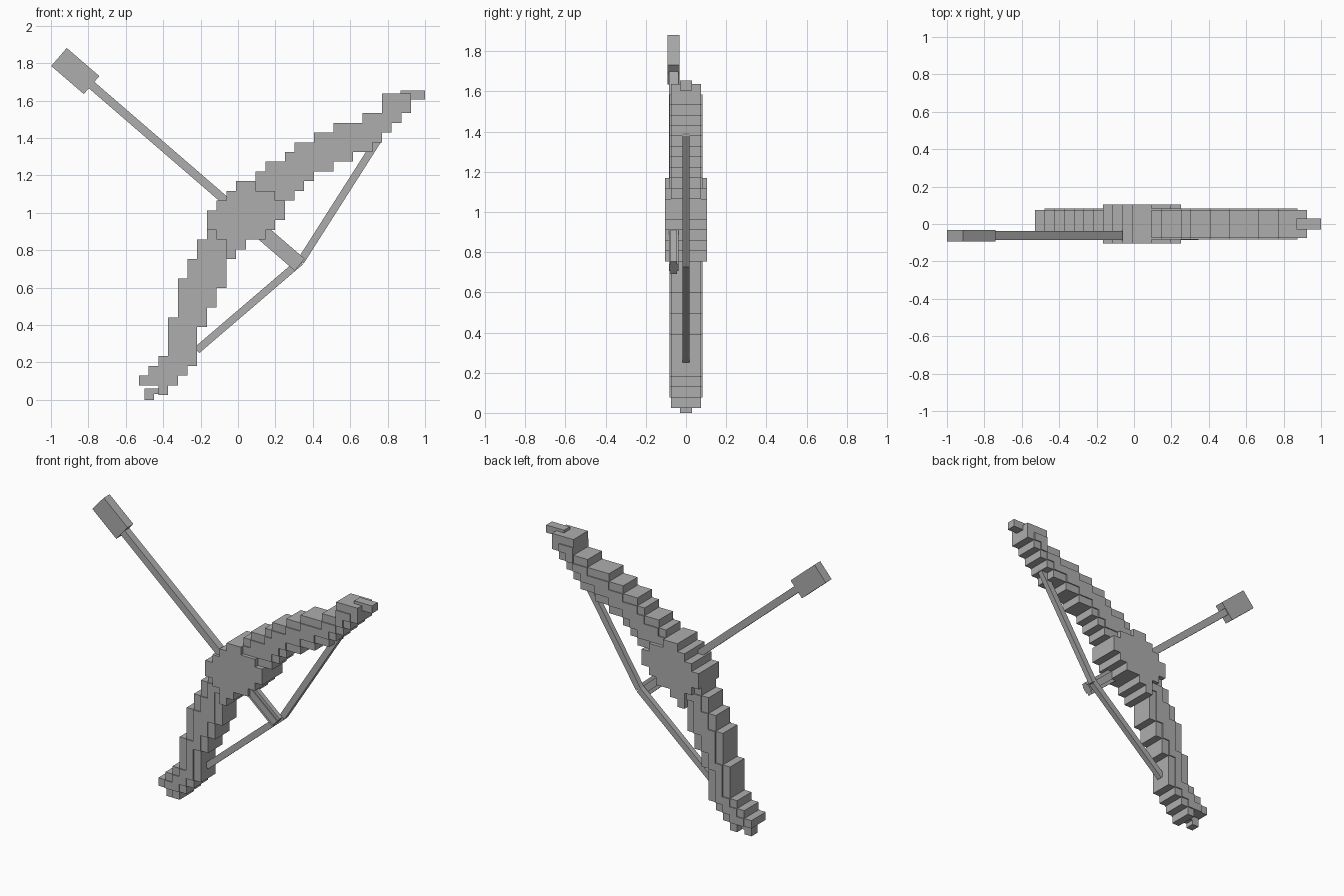
import bpy, bmesh, math
from mathutils import Matrix, Vector

if "Cube" in bpy.data.objects:
    bpy.data.objects.remove(bpy.data.objects["Cube"], do_unlink=True)

grey = bpy.data.materials.new("plain grey")
grey.use_nodes = True
COLOR = (0.42, 0.42, 0.42, 1)
grey.diffuse_color = COLOR
grey.node_tree.nodes["Principled BSDF"].inputs["Base Color"].default_value = COLOR

STEP = 0.052           # size of one block
X0, Z0 = -0.53, 0.025  # corner of the block grid


def finish(name, bm):
    mesh = bpy.data.meshes.new(name)
    bm.to_mesh(mesh)
    bm.free()
    mesh.materials.append(grey)
    obj = bpy.data.objects.new(name, mesh)
    bpy.context.collection.objects.link(obj)
    return obj


def add_box(bm, low, high):
    low, high = Vector(low), Vector(high)
    size = Matrix.Diagonal((*(high - low), 1))
    bmesh.ops.create_cube(bm, size=1, matrix=Matrix.Translation((low + high) / 2) @ size)


def grid_box(bm, i0, i1, j0, j1, depth):
    add_box(bm, (X0 + STEP * i0, -depth, Z0 + STEP * j0),
            (X0 + STEP * i1, depth, Z0 + STEP * j1))


def bar(name, start, end, width, y0, y1):
    """Straight square bar between two (x, z) points."""
    a, b = Vector(start), Vector(end)
    d, mid = b - a, (a + b) / 2
    bm = bmesh.new()
    add_box(bm, (-d.length / 2, y0, -width / 2), (d.length / 2, y1, width / 2))
    turn = Matrix.Rotation(-math.atan2(d.y, d.x), 4, 'Y')
    bm.transform(Matrix.Translation((mid.x, 0, mid.y)) @ turn)
    return finish(name, bm)


# Lower limb: rows of blocks from the tip upwards (left, right)
LOWER = [(2, 3), (0, 4), (1, 5), (2, 6), (3, 6), (3, 6), (3, 6), (3, 7), (4, 7),
         (4, 8), (4, 8), (4, 9), (5, 9), (5, 9), (6, 9), (6, 10), (7, 11)]
bm = bmesh.new()
for j, (a, b) in enumerate(LOWER):
    grid_box(bm, a, b, j, j + 1, 0.075)
    if b - a > 2:
        grid_box(bm, a + 1, b - 1, j, j + 1, 0.082)
add_box(bm, (-0.5, -0.03, 0), (-0.45, 0.03, 0.06))
add_box(bm, (-0.5, -0.03, 0.03), (-0.4, 0.03, 0.06))
finish("lower_limb", bm)

# Upper limb: columns of blocks from the grip outwards (bottom, top)
UPPER = [(20, 23), (20, 24), (20, 24), (20, 25), (21, 26), (22, 26), (23, 27),
         (23, 27), (24, 28), (24, 28), (25, 28), (25, 29), (26, 29), (27, 31),
         (28, 31), (29, 31)]
bm = bmesh.new()
for i, (a, b) in enumerate(UPPER, start=12):
    grid_box(bm, i, i + 1, a, b, 0.075)
    if b - a > 2:
        grid_box(bm, i, i + 1, a + 1, b - 1, 0.082)
add_box(bm, (0.87, -0.03, 1.605), (1.0, 0.03, 1.655))
finish("upper_limb", bm)

# Thick round grip in the middle
GRIP = [(9, 10), (9, 11), (8, 13), (7, 14), (7, 15), (8, 15), (9, 14), (10, 12)]
bm = bmesh.new()
for j, (a, b) in enumerate(GRIP, start=14):
    grid_box(bm, a, b, j, j + 1, 0.105)
finish("grip", bm)

# Drawn string
NOCK = (0.335, 0.74)
bar("lower_string", (-0.22, 0.265), NOCK, 0.04, -0.018, 0.018)
bar("upper_string", NOCK, (0.755, 1.4), 0.04, -0.018, 0.018)

# Arrow
TAIL, TIP = Vector((0.33, 0.722)), Vector((-0.957, 1.833))
along = (TIP - TAIL).normalized()
bar("arrow_shaft", TAIL, TIP - along * 0.2, 0.045, -0.085, -0.037)
bar("arrow_head", TIP - along * 0.23, TIP, 0.127, -0.093, -0.032)
bar("arrow_fletching", TAIL, TAIL + along * 0.26, 0.083, -0.077, -0.045)
